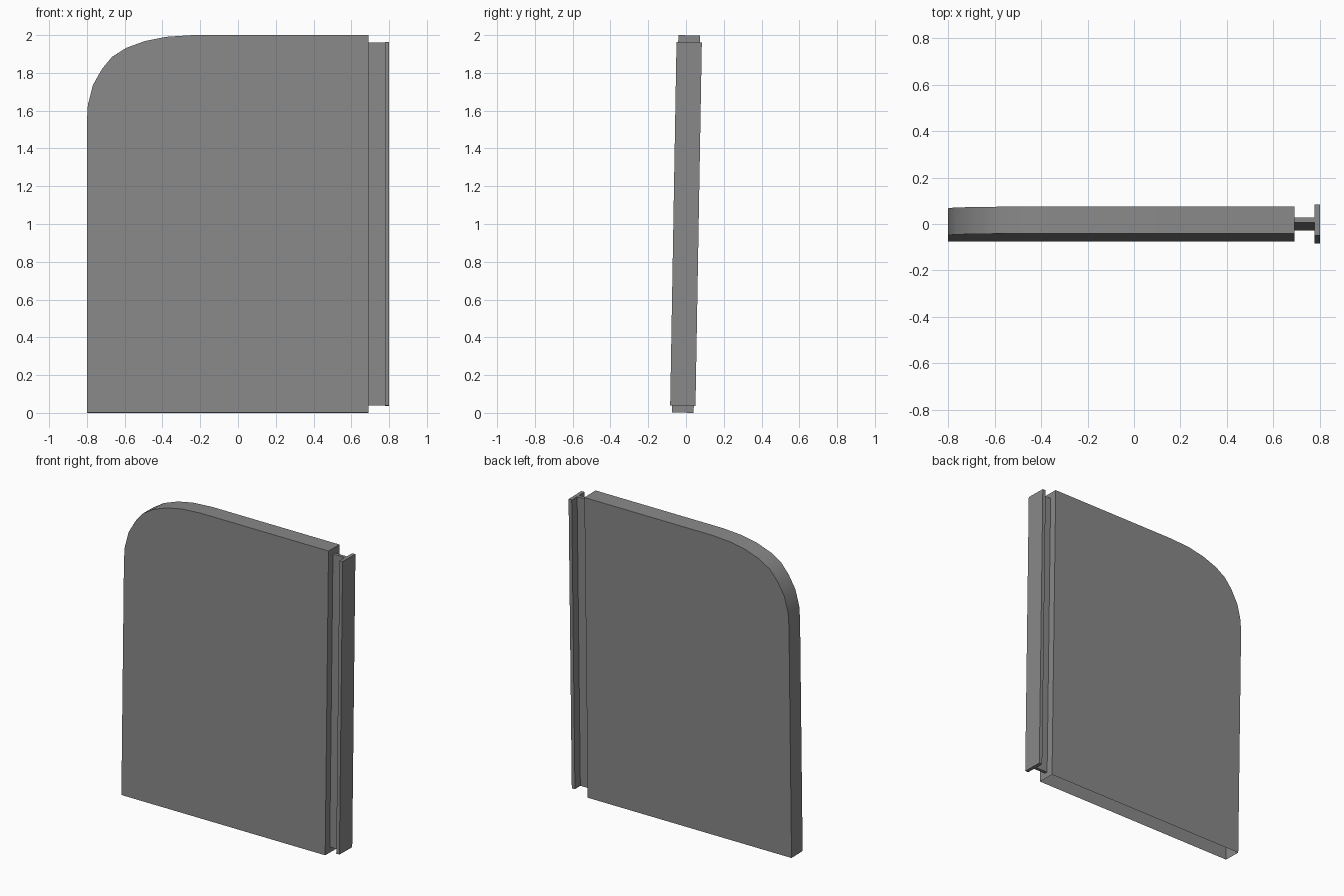
import bpy
import bmesh
from math import radians
from mathutils import Matrix

cube = bpy.data.objects.get("Cube")
if cube:
    bpy.data.objects.remove(cube, do_unlink=True)

grey = bpy.data.materials.new("plain_grey")
grey.use_nodes = True
colour = (0.25, 0.25, 0.25, 1)
grey.diffuse_color = colour
grey.node_tree.nodes["Principled BSDF"].inputs["Base Color"].default_value = colour

# Everything leans back by one degree about the middle of the panel
lean = Matrix.Translation((0, 0, 1)) @ Matrix.Rotation(radians(-1), 4, "X")


def finish(name, bm):
    bmesh.ops.recalc_face_normals(bm, faces=bm.faces)
    return_mesh = bpy.data.meshes.new(name)
    bm.to_mesh(return_mesh)
    bm.free()
    return_mesh.materials.append(grey)
    obj = bpy.data.objects.new(name, return_mesh)
    obj.matrix_world = lean
    bpy.context.collection.objects.link(obj)
    return obj


def extrude(name, profile, direction, open_below=False):
    """Extrude a flat outline along a vector, optionally leaving its underside open."""
    bm = bmesh.new()
    face = bm.faces.new([bm.verts.new(p) for p in profile])
    result = bmesh.ops.extrude_face_region(bm, geom=[face], use_keep_orig=True)
    moved = [g for g in result["geom"] if isinstance(g, bmesh.types.BMVert)]
    bmesh.ops.translate(bm, verts=moved, vec=direction)
    bmesh.ops.recalc_face_normals(bm, faces=bm.faces)
    if open_below:
        below = [f for f in bm.faces if f.normal.z < -0.9]
        bmesh.ops.delete(bm, geom=below, context="FACES")
    return finish(name, bm)


# Hollow panel with one rounded upper corner and an open underside
half = 0.058
top = 0.999
corner = [(-0.80, 0.54), (-0.795, 0.63), (-0.768, 0.735), (-0.72, 0.82),
          (-0.667, 0.884), (-0.593, 0.931), (-0.492, 0.968), (-0.381, 0.99),
          (-0.243, top)]
outline = [(0.69, top), (0.69, -top), (-0.80, -top)] + corner
panel = extrude("panel", [(x, -half, z) for x, z in outline], (0, 2 * half, 0), True)

# Smooth the rounded corner, keeping the outline edges sharp
bpy.ops.object.select_all(action="DESELECT")
panel.select_set(True)
bpy.context.view_layer.objects.active = panel
bpy.ops.object.shade_smooth_by_angle(angle=radians(30))

# T-shaped edge rail: a thin web carrying a wider flange
web, flange, rail = 0.0105, 0.067, 0.962
section = [(0.69, -web), (0.777, -web), (0.777, -flange), (0.80, -flange)]
section += [(x, -y) for x, y in reversed(section)]
extrude("edge_rail", [(x, y, -rail) for x, y in section], (0, 0, 2 * rail))
